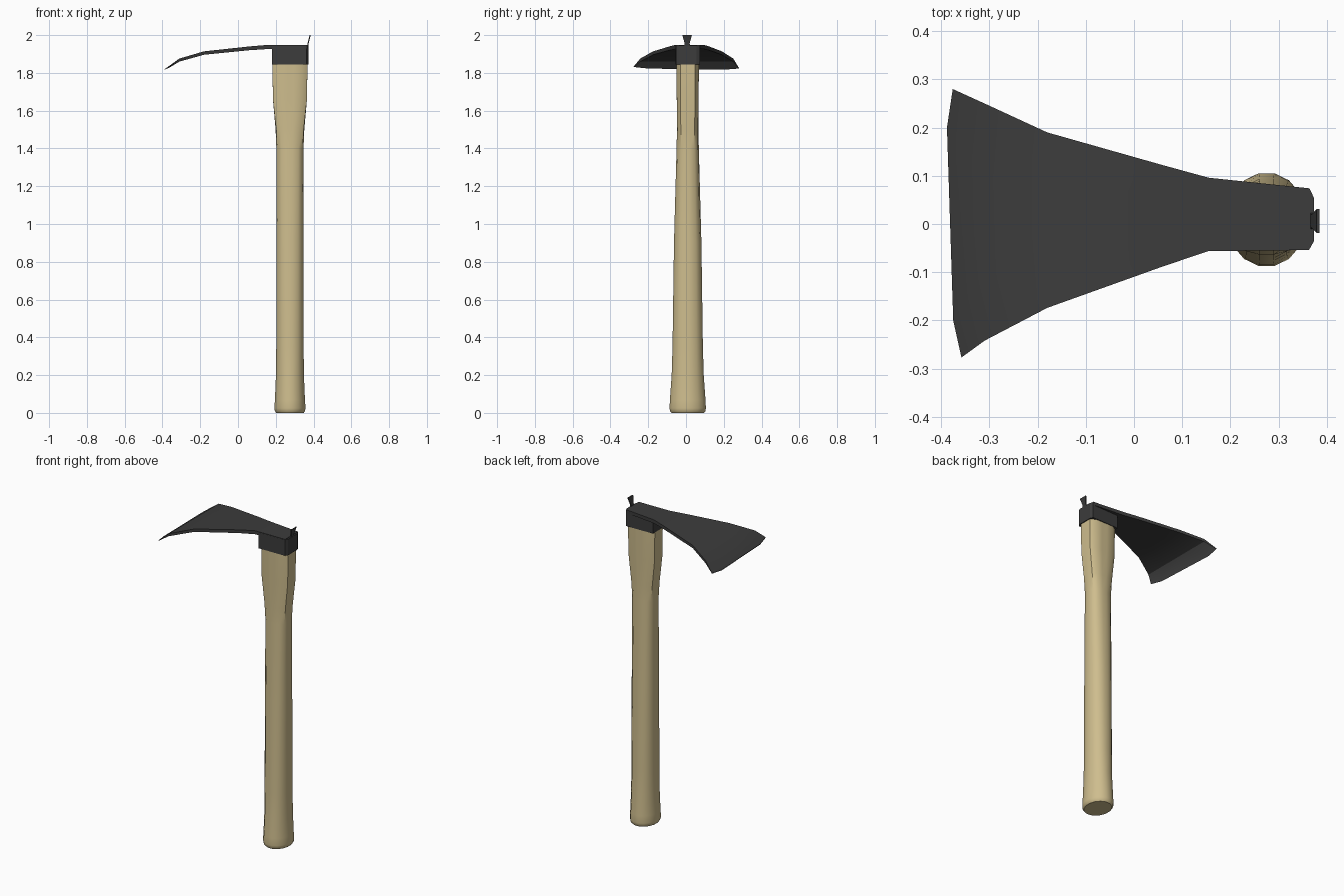
import bpy, bmesh, math

if "Cube" in bpy.data.objects:
    bpy.data.objects.remove(bpy.data.objects["Cube"])


def material(name, col):
    m = bpy.data.materials.new(name)
    m.diffuse_color = (*col, 1)
    m.use_nodes = True
    m.node_tree.nodes["Principled BSDF"].inputs["Base Color"].default_value = m.diffuse_color
    return m


WOOD = material("wood", (0.62, 0.51, 0.27))
IRON = material("dark_iron", (0.045, 0.045, 0.045))
STEEL = material("ground_steel", (0.13, 0.13, 0.13))


def loft(name, rings, mats, angle):
    """Skin a list of equal-length closed rings and cap both ends."""
    bm = bmesh.new()
    vs = [[bm.verts.new(p) for p in r] for r in rings]
    n = len(vs[0])
    for a, b in zip(vs, vs[1:]):
        for i in range(n):
            j = (i + 1) % n
            bm.faces.new((a[i], a[j], b[j], b[i]))
    bm.faces.new(vs[0][::-1])
    bm.faces.new(vs[-1])
    bmesh.ops.recalc_face_normals(bm, faces=bm.faces)
    me = bpy.data.meshes.new(name)
    bm.to_mesh(me)
    bm.free()
    for m in mats:
        me.materials.append(m)
    ob = bpy.data.objects.new(name, me)
    bpy.context.collection.objects.link(ob)
    bpy.ops.object.select_all(action='DESELECT')
    ob.select_set(True)
    bpy.context.view_layer.objects.active = ob
    bpy.ops.object.shade_smooth_by_angle(angle=math.radians(angle))
    return ob


def oval(z, hx, hy, power, n=16):
    """Oval section that squares off as power rises."""
    pts = []
    for i in range(n):
        a = 2 * math.pi * (i + 0.5) / n
        c, s = math.cos(a), math.sin(a)
        k = (abs(c) ** power + abs(s) ** power) ** (-1 / power)
        pts.append((0.275 + hx * c * k, 0.009 + hy * s * k, z))
    return pts


# Handle: flared oval butt, slim grip, squared shoulder under the head
sections = [(0, 0.074, 0.088, 2), (0.008, 0.081, 0.095, 2), (0.025, 0.084, 0.098, 2),
            (0.07, 0.081, 0.096, 2), (0.2, 0.075, 0.086, 2.2), (0.35, 0.073, 0.081, 2.4),
            (0.9, 0.072, 0.073, 2.6), (1.4, 0.072, 0.059, 3), (1.5, 0.076, 0.057, 4),
            (1.66, 0.09, 0.058, 10), (1.85, 0.093, 0.059, 14)]
loft("handle", [oval(*s) for s in sections], [WOOD], 40)

# Collar: iron socket with clipped back corners
outline = [(0.18, -0.056), (0.363, -0.054), (0.373, -0.036),
           (0.373, 0.055), (0.364, 0.074), (0.18, 0.07)]
loft("collar", [[(x, y, z) for x, y in outline] for z in (1.845, 1.945)], [IRON], 20)


# Blade: flaring plate, four points across, bent down towards the edge
def station(xs, ys, zs, thick):
    top = list(zip(xs, ys, zs))
    return top + [(x, y, z - thick) for x, y, z in reversed(top)]


def straight(x, lo, hi, z, thick):
    ys = [lo, lo * 0.7 + hi * 0.3, lo * 0.3 + hi * 0.7, hi]
    return station([x] * 4, ys, [z] * 4, thick)


blade = loft("blade", [
    straight(0.364, -0.053, 0.074, 1.948, 0.02),
    straight(0.155, -0.056, 0.096, 1.948, 0.022),
    straight(0.06, -0.088, 0.122, 1.94, 0.02),
    straight(-0.18, -0.174, 0.19, 1.914, 0.018),
    straight(-0.31, -0.242, 0.25, 1.876, 0.016),
    station((-0.358, -0.375, -0.388, -0.376), (-0.277, -0.2, 0.2, 0.28),
            (1.834, 1.826, 1.82, 1.826), 0.003)], [IRON, STEEL], 30)

# Ground bevel on the underside of the cutting edge
for f in blade.data.polygons:
    if f.center.x < -0.32 and f.normal.z < -0.3:
        f.material_index = 1

# Wedge: thin flared tab leaning out of the back of the head
loft("wedge_tab", [[(x + dx, 0.006 + sy * w, z) for dx, sy in
                    ((-0.003, -1), (0.003, -1), (0.003, 1), (-0.003, 1))]
                   for x, w, z in ((0.367, 0.022, 1.93), (0.371, 0.013, 1.955),
                                   (0.382, 0.025, 2.0))], [IRON], 30)
